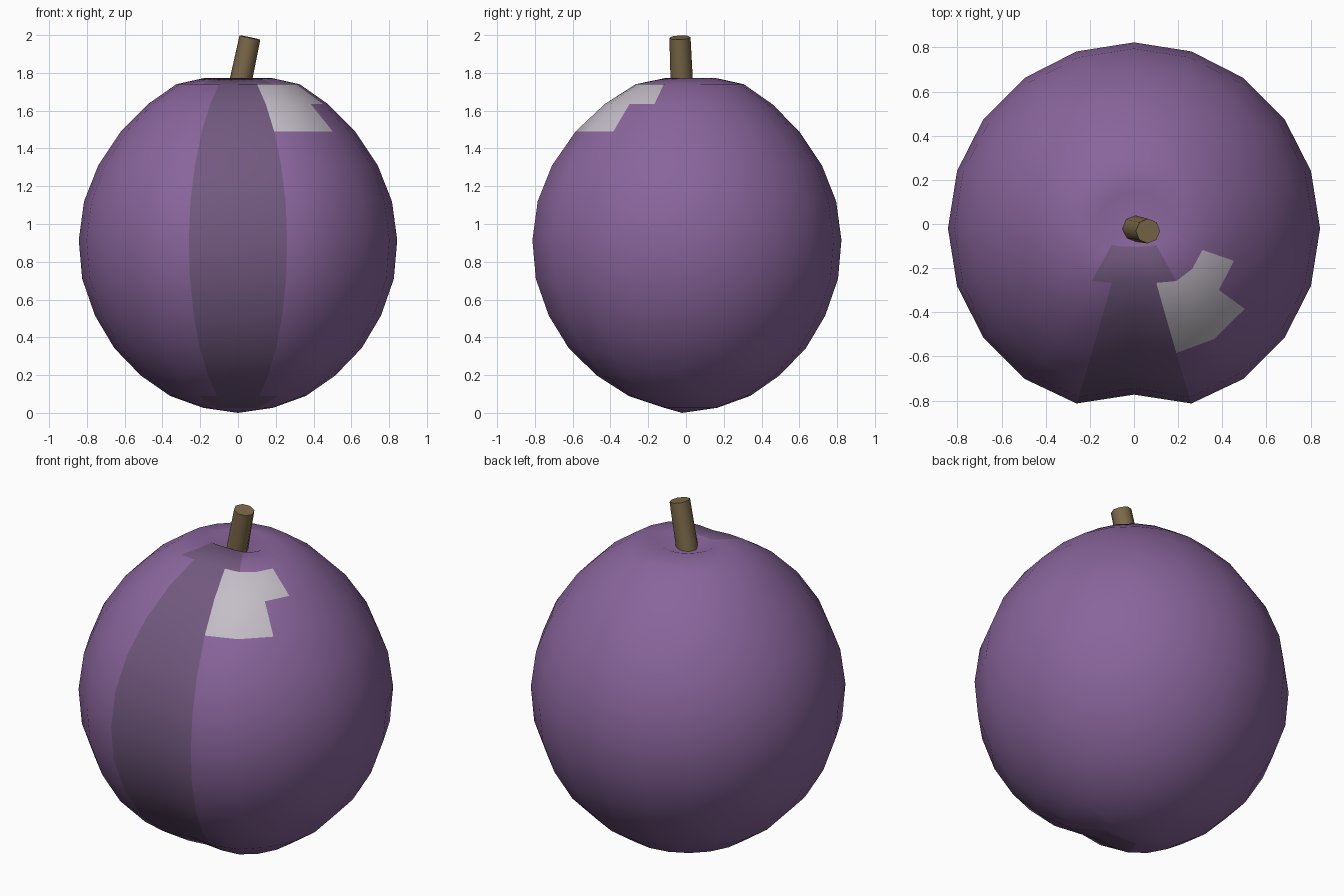
import bpy, bmesh, math
from mathutils import Vector

if "Cube" in bpy.data.objects:
    bpy.data.objects.remove(bpy.data.objects["Cube"])


def material(name, rgb):
    m = bpy.data.materials.new(name)
    m.diffuse_color = (*rgb, 1)
    m.use_nodes = True
    m.node_tree.nodes["Principled BSDF"].inputs["Base Color"].default_value = m.diffuse_color
    return m


skin = material("skin", (0.25, 0.13, 0.33))
crease = material("crease", (0.17, 0.10, 0.215))
bloom = material("bloom", (0.55, 0.51, 0.57))
bark = material("bark", (0.20, 0.14, 0.065))


def finish(bm, name, mats, angle):
    bmesh.ops.recalc_face_normals(bm, faces=bm.faces)
    me = bpy.data.meshes.new(name)
    bm.to_mesh(me)
    bm.free()
    ob = bpy.data.objects.new(name, me)
    bpy.context.collection.objects.link(ob)
    for m in mats:
        me.materials.append(m)
    bpy.ops.object.select_all(action='DESELECT')
    ob.select_set(True)
    bpy.context.view_layer.objects.active = ob
    bpy.ops.object.shade_smooth_by_angle(angle=math.radians(angle))
    return ob


# Fruit body: lathe profile (radius, height), dimpled at the top
SIDES, CY = 20, -0.02
profile = [(0.185, 0.027), (0.36, 0.09), (0.515, 0.198), (0.655, 0.343),
           (0.757, 0.515), (0.825, 0.71), (0.843, 0.915), (0.815, 1.12),
           (0.74, 1.31), (0.62, 1.49), (0.476, 1.635), (0.326, 1.74),
           (0.172, 1.774)]


def groove(x, y):
    # crease pushed in along the front meridian
    return y + 0.09 * math.exp(-(x / 0.17) ** 2) if y < -0.01 else y


bm = bmesh.new()
rings = []
for r, z in profile:
    ring = []
    for i in range(SIDES):
        a = math.tau * i / SIDES - math.pi / 2
        x, y = r * math.cos(a), r * math.sin(a)
        ring.append(bm.verts.new((x, groove(x, y) + CY, z)))
    rings.append(ring)
bottom = bm.verts.new((0, CY, 0))
top = bm.verts.new((0, CY, 1.71))
patch = {(9, 1), (9, 2), (10, 1), (10, 2), (10, 3)}
for i in range(SIDES):
    j = (i + 1) % SIDES
    bm.faces.new((bottom, rings[0][j], rings[0][i]))
    bm.faces.new((rings[-1][i], rings[-1][j], top))
    for k in range(len(rings) - 1):
        f = bm.faces.new((rings[k][i], rings[k][j], rings[k + 1][j], rings[k + 1][i]))
        c = f.calc_center_median()
        if (k, i) in patch:
            f.material_index = 2
        elif abs(c.x) < 0.14 and c.y < -0.1:
            f.material_index = 1
finish(bm, "fruit_body", (skin, crease, bloom), 60)

# Stem: leaning eight-sided cylinder
base, tip = Vector((0.0, -0.02, 1.69)), Vector((0.063, -0.032, 1.987))
axis = tip - base
bm = bmesh.new()
bmesh.ops.create_cone(bm, cap_ends=True, segments=8, radius1=0.06, radius2=0.056,
                      depth=axis.length)
bmesh.ops.rotate(bm, verts=bm.verts, cent=(0, 0, 0),
                 matrix=Vector((0, 0, 1)).rotation_difference(axis).to_matrix())
bmesh.ops.translate(bm, verts=bm.verts, vec=(base + tip) / 2)
finish(bm, "stem", (bark,), 50)
